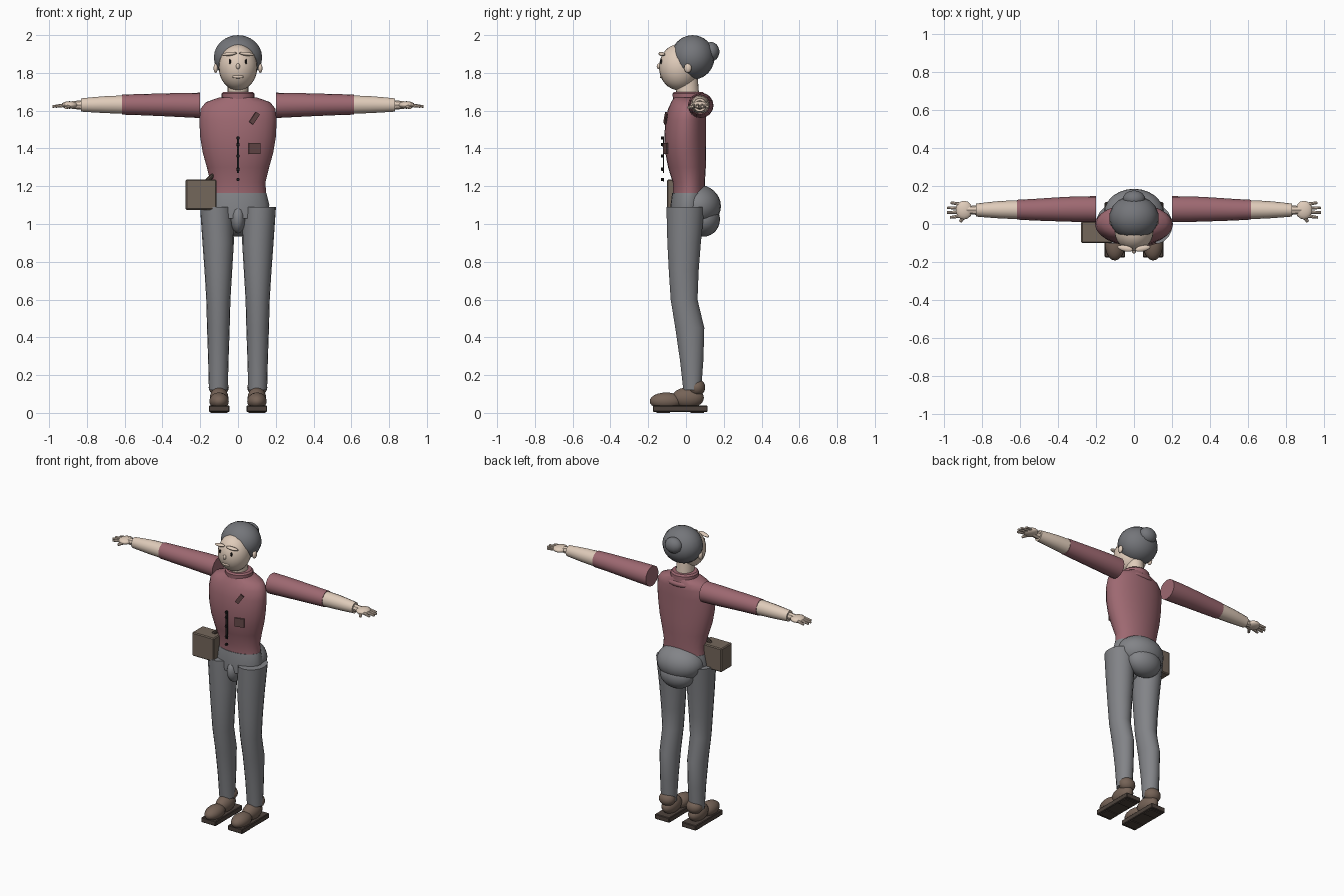
import bpy, bmesh, math
from mathutils import Vector

if "Cube" in bpy.data.objects:
    bpy.data.objects.remove(bpy.data.objects["Cube"])


def mat(name, rgb):
    m = bpy.data.materials.new(name)
    m.diffuse_color = (*rgb, 1)
    m.use_nodes = True
    m.node_tree.nodes["Principled BSDF"].inputs["Base Color"].default_value = m.diffuse_color
    return m


SHIRT = mat("dusty red", (0.34, 0.14, 0.165))
PANTS = mat("grey trousers", (0.225, 0.23, 0.245))
HAIR = mat("slate hair", (0.175, 0.18, 0.195))
SKIN = mat("pale skin", (0.74, 0.6, 0.49))
SHOE = mat("brown leather", (0.18, 0.125, 0.095))
POUCH = mat("taupe pouch", (0.175, 0.135, 0.105))
SOLE = mat("dark brown sole", (0.075, 0.055, 0.045))
BLACK = mat("near black", (0.015, 0.013, 0.013))
PATCH = mat("dark red patch", (0.13, 0.065, 0.065))


def finish(name, bm, material, smooth=40):
    bmesh.ops.recalc_face_normals(bm, faces=bm.faces)
    me = bpy.data.meshes.new(name)
    bm.to_mesh(me)
    bm.free()
    me.materials.append(material)
    ob = bpy.data.objects.new(name, me)
    bpy.context.collection.objects.link(ob)
    if smooth:
        bpy.ops.object.select_all(action='DESELECT')
        ob.select_set(True)
        bpy.context.view_layer.objects.active = ob
        bpy.ops.object.shade_smooth_by_angle(angle=math.radians(smooth))
    return ob


def loft(name, rings, material, axis='z', n=20, side=1):
    """Capped tube of elliptical rings: (position, centre a, centre b, radius a, radius b)."""
    bm = bmesh.new()
    loops = []
    for p, ca, cb, ra, rb in rings:
        loop = []
        for i in range(n):
            t = 2 * math.pi * i / n
            a, b = ca + ra * math.cos(t), cb + rb * math.sin(t)
            co = (a * side, b, p) if axis == 'z' else (p * side, a, b)
            loop.append(bm.verts.new(co))
        loops.append(loop)
    for l0, l1 in zip(loops, loops[1:]):
        for i in range(n):
            j = (i + 1) % n
            bm.faces.new((l0[i], l0[j], l1[j], l1[i]))
    bm.faces.new(loops[0])
    bm.faces.new(loops[-1])
    return finish(name, bm, material)


def ball(name, loc, radii, material, seg=18, rot=(0, 0, 0)):
    bm = bmesh.new()
    bmesh.ops.create_uvsphere(bm, u_segments=seg, v_segments=max(6, seg * 2 // 3), radius=1)
    bmesh.ops.scale(bm, vec=radii, verts=bm.verts)
    ob = finish(name, bm, material, 60)
    ob.location, ob.rotation_euler = loc, rot
    return ob


def box(name, loc, size, material, rot=(0, 0, 0), bevel=0):
    bm = bmesh.new()
    bmesh.ops.create_cube(bm, size=1)
    bmesh.ops.scale(bm, vec=size, verts=bm.verts)
    if bevel:
        bmesh.ops.bevel(bm, geom=bm.edges[:], offset=bevel, segments=1, affect='EDGES')
    ob = finish(name, bm, material, 0)
    ob.location, ob.rotation_euler = loc, rot
    return ob


def rod(name, a, b, r1, r2, material, n=8):
    a, b = Vector(a), Vector(b)
    bm = bmesh.new()
    bmesh.ops.create_cone(bm, cap_ends=True, segments=n, radius1=r1, radius2=r2, depth=(b - a).length)
    ob = finish(name, bm, material)
    ob.location = (a + b) / 2
    ob.rotation_euler = (b - a).to_track_quat('Z', 'Y').to_euler()
    return ob


# Shirt body and collar
loft("shirt_body", [
    (1.15, 0, .015, .15, .085), (1.22, 0, .015, .145, .085), (1.30, 0, .005, .165, .1),
    (1.38, 0, -.002, .187, .108), (1.46, 0, -.005, .2, .11), (1.55, 0, -.002, .205, .107),
    (1.61, 0, .005, .198, .1), (1.645, 0, .012, .17, .09), (1.67, 0, .015, .1, .08)], SHIRT, n=24)
loft("collar", [(1.655, 0, .015, .088, .084), (1.69, 0, .013, .088, .084), (1.70, 0, .012, .078, .075)], SHIRT)
ball("collar_fold", (0, .075, 1.635), (.085, .035, .025), SHIRT)

# Buttons, button band and chest patches
box("button_band", (0, -.12, 1.365), (.013, .006, .19), BLACK)
for z in (1.235, 1.29, 1.36, 1.42, 1.455):
    rod("button", (0, -.117, z), (0, -.132, z), .009, .008, BLACK)
box("chest_pocket", (.087, -.108, 1.4), (.062, .009, .058), PATCH, (0, 0, .285))
box("chest_badge", (.087, -.108, 1.56), (.026, .009, .065), PATCH, (0, .6, .285))

# Head
loft("neck", [(1.65, 0, .01, .058, .062), (1.70, 0, .008, .055, .06), (1.78, 0, 0, .055, .062)], SKIN)
ball("face", (0, -.037, 1.83), (.102, .106, .122), SKIN, 24)
ball("hair_cap", (0, .035, 1.882), (.13, .116, .118), HAIR, 18)
ball("hair_bun", (0, .132, 1.912), (.06, .045, .052), HAIR, 14)
ball("nose", (0, -.143, 1.835), (.011, .012, .016), SKIN, 10)
ball("mouth", (0, -.13, 1.78), (.03, .009, .009), SKIN, 12)
for s in (-1, 1):
    ball("eye", (.043 * s, -.132, 1.86), (.006, .006, .013), BLACK, 10)
    ball("eyebrow", (.046 * s, -.128, 1.9), (.042, .016, .01), SKIN, 12, (0, .12 * s, .2 * s))
    ball("ear", (.118 * s, .01, 1.825), (.012, .02, .025), SKIN, 10)

# Arms and hands
for s in (-1, 1):
    loft("sleeve", [
        (.2, .078, 1.628, .068, .067), (.3, .078, 1.63, .067, .064), (.4, .077, 1.631, .063, .06),
        (.52, .075, 1.632, .057, .056), (.615, .075, 1.632, .052, .053)], SHIRT, 'x', 16, s)
    loft("forearm", [
        (.6, .075, 1.632, .05, .05), (.7, .075, 1.632, .046, .046),
        (.77, .074, 1.631, .04, .041), (.83, .073, 1.63, .034, .036)], SKIN, 'x', 14, s)
    rod("wrist", (.82 * s, .073, 1.63), (.88 * s, .073, 1.63), .026, .02, SKIN)
    ball("palm", (.892 * s, .073, 1.63), (.045, .05, .02), SKIN, 14)
    for i in range(4):
        y = .043 + .02 * i
        tip = (.965, .982, .98, .962)[i]
        rod("finger", (.91 * s, y, 1.63), (tip * s, y + (y - .073) * .3, 1.622), .01, .007, SKIN)
    rod("thumb", (.885 * s, .05, 1.627), (.912 * s, .012, 1.615), .013, .008, SKIN)

# Hips
loft("waist", [(1.03, 0, .005, .15, .085), (1.10, 0, .01, .166, .092), (1.165, 0, .015, .15, .088)], PANTS, n=24)
ball("hip_back", (0, .055, 1.095), (.158, .13, .115), PANTS, 24)
ball("seat_back", (0, .092, 1.025), (.118, .088, .092), PANTS, 22)
ball("crotch", (0, -.03, 1.03), (.04, .07, .08), PANTS, 14)

# Legs and shoes
for s in (-1, 1):
    loft("trouser_leg", [
        (.12, .104, .033, .05, .048), (.28, .104, .03, .054, .063), (.45, .104, .02, .06, .078),
        (.6, .104, -.01, .064, .072), (.75, .104, -.012, .073, .08), (.9, .105, -.01, .083, .09),
        (1.09, .113, -.003, .088, .102)], PANTS, 'z', 18, s)
    box("sole", (.1 * s, -.03, .022), (.108, .29, .034), SOLE, bevel=.004)
    for y in (-.12, .06):
        box("tread", (.1 * s, y, .005), (.09, .07, .01), SOLE)
    ball("shoe_toe", (.1 * s, -.105, .062), (.052, .087, .046), SHOE)
    ball("shoe_heel", (.1 * s, .01, .08), (.05, .085, .055), SHOE)
    ball("shoe_ankle", (.102 * s, .055, .135), (.054, .047, .046), SHOE)

# Belt pouch with its loop
box("belt_pouch", (-.195, -.043, 1.155), (.164, .115, .16), POUCH, bevel=.006)
rod("pouch_loop", (-.165, -.03, 1.225), (-.13, -.03, 1.262), .014, .01, SOLE)
